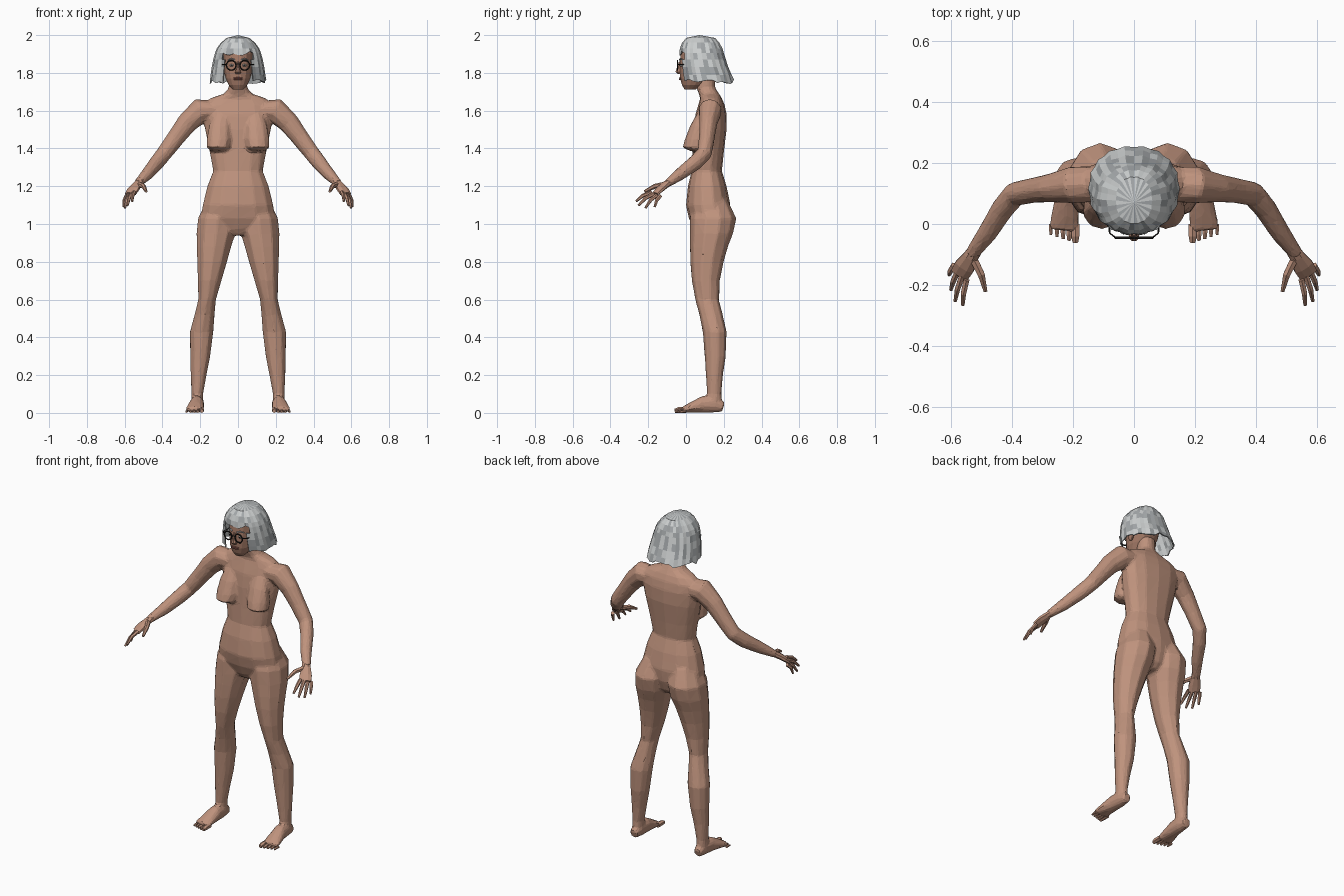
import bpy, bmesh, math, random
from mathutils import Vector, Matrix

random.seed(4)
if "Cube" in bpy.data.objects:
    bpy.data.objects.remove(bpy.data.objects["Cube"])


def material(name, r, g, b):
    m = bpy.data.materials.new(name)
    m.use_nodes = True
    m.diffuse_color = (r, g, b, 1)
    bsdf = next(n for n in m.node_tree.nodes if n.type == 'BSDF_PRINCIPLED')
    bsdf.inputs["Base Color"].default_value = (r, g, b, 1)
    bsdf.inputs["Roughness"].default_value = 0.8
    return m


skin = material("skin", .52, .29, .205)
face_skin = material("face skin", .40, .21, .145)
lip_red = material("lip red", .27, .10, .08)
pale_grey = material("pale grey hair", .60, .62, .62)
mid_grey = material("mid grey hair", .37, .39, .40)
frame_black = material("frame black", .015, .013, .012)
eye_white = material("eye white", .6, .57, .54)


def finish(bm, name, *mats):
    """Turn a bmesh into a named object with its materials."""
    bmesh.ops.recalc_face_normals(bm, faces=bm.faces)
    mesh = bpy.data.meshes.new(name)
    bm.to_mesh(mesh)
    bm.free()
    obj = bpy.data.objects.new(name, mesh)
    bpy.context.scene.collection.objects.link(obj)
    for m in mats:
        mesh.materials.append(m)
    return obj


def span(z, x0, x1, y0, y1):
    """Level ring given by its extents."""
    return ((x0 + x1) / 2, (y0 + y1) / 2, z, (x1 - x0) / 2, (y1 - y0) / 2)


def power(v, p):
    return math.copysign(abs(v) ** p, v)


def loft(bm, rings, sides=10, level=False, both=False, p=1.0):
    """Closed tube through rings (x, y, z, half width, half depth)."""
    centres = [Vector(r[:3]) for r in rings]
    for side in ((1, -1) if both else (1,)):
        loops = []
        for i, (x, y, z, a, b) in enumerate(rings):
            u, v = Vector((1, 0, 0)), Vector((0, 1, 0))
            if not level:
                t = centres[min(i + 1, len(rings) - 1)] - centres[max(i - 1, 0)]
                u = t.cross(Vector((0, 0, 1))).normalized()
                v = u.cross(t).normalized()
            loop = []
            for k in range(sides):
                ang = math.tau * (k + .5) / sides
                co = centres[i] + u * a * power(math.cos(ang), p) + v * b * power(math.sin(ang), p)
                loop.append(bm.verts.new((co.x * side, co.y, co.z)))
            loops.append(loop)
        for lo, hi in zip(loops, loops[1:]):
            for k in range(sides):
                n = (k + 1) % sides
                bm.faces.new((lo[k], lo[n], hi[n], hi[k]))
        bm.faces.new(loops[0])
        bm.faces.new(loops[-1])


def ball(bm, centre, size):
    mat = Matrix.Translation(centre) @ Matrix.Diagonal((*size, 1))
    bmesh.ops.create_uvsphere(bm, u_segments=10, v_segments=6, radius=1, matrix=mat)


# Body: overlapping trunk, chest, legs, feet and arms fused into one faceted skin
bm = bmesh.new()
trunk = [(.94, .05, .06, .18), (.97, .12, .04, .21), (1.03, .20, .015, .23),
         (1.1, .19, 0, .235), (1.2, .165, .01, .215), (1.28, .133, .03, .19),
         (1.38, .152, .035, .2), (1.5, .177, .04, .215), (1.58, .19, .05, .215),
         (1.63, .19, .065, .205), (1.665, .15, .075, .19), (1.69, .075, .068, .175),
         (1.72, .05, .055, .155), (1.8, .048, .05, .15)]
loft(bm, [span(z, -w, w, f, b) for z, w, f, b in trunk], 14, level=True, p=.88)

chest = [(.1, .065, 1.385, .045, .04), (.105, .045, 1.405, .064, .064),
         (.1, .052, 1.45, .068, .058), (.095, .062, 1.52, .06, .04), (.09, .075, 1.58, .04, .02)]
loft(bm, chest, 10, level=True, both=True)

leg = [(1.13, .02, .165, .05, .22), (1.03, .004, .216, .02, .267), (.95, .01, .224, .02, .25),
       (.88, .032, .222, .02, .223), (.8, .055, .219, .022, .2), (.7, .085, .215, .03, .18),
       (.6, .115, .212, .048, .175), (.52, .122, .232, .07, .195), (.43, .128, .257, .088, .216),
       (.3, .145, .255, .098, .211), (.2, .165, .252, .105, .196), (.1, .184, .247, .11, .188),
       (.03, .182, .25, .1, .193)]
loft(bm, [span(*r) for r in leg], 10, level=True, both=True)

foot = [(.215, .198, .03, .025, .026), (.215, .15, .046, .036, .046), (.218, .09, .045, .04, .045),
        (.225, .03, .029, .047, .029), (.23, -.02, .015, .051, .015)]
loft(bm, foot, 10, both=True)

arm = [(.12, .13, 1.6, .06, .05), (.2, .128, 1.6, .062, .068), (.27, .118, 1.535, .048, .056),
       (.33, .11, 1.455, .042, .048), (.39, .098, 1.375, .04, .043), (.43, .05, 1.325, .038, .042),
       (.48, -.03, 1.265, .033, .034), (.532, -.1, 1.213, .024, .021)]
loft(bm, arm, 10, both=True)
body = finish(bm, "body", skin)
fuse = body.modifiers.new("fuse", 'REMESH')
fuse.mode = 'VOXEL'
fuse.voxel_size = .008
relax = body.modifiers.new("relax", 'SMOOTH')
relax.factor, relax.iterations = .5, 4
facet = body.modifiers.new("facet", 'DECIMATE')
facet.ratio = .07

# Hands: palm, four fingers spread between two knuckles, thumb
bm = bmesh.new()
palm = [(.515, -.08, 1.228, .023, .02), (.535, -.108, 1.208, .027, .018),
        (.555, -.14, 1.182, .036, .016), (.57, -.165, 1.158, .034, .012)]
loft(bm, palm, 8, both=True)
first, last = Vector((.548, -.182, 1.168)), Vector((.589, -.135, 1.15))
tips = [(.56, -.265, 1.12), (.585, -.252, 1.098), (.599, -.215, 1.084), (.605, -.166, 1.09)]
for i, tip in enumerate(tips):
    knuckle = first.lerp(last, i / 3)
    bend = knuckle.lerp(Vector(tip), .5) + Vector((.004, -.004, .007))
    loft(bm, [(*knuckle, .011, .011), (*bend, .01, .01), (*tip, .006, .006)], 6, both=True)
loft(bm, [(.525, -.115, 1.208, .015, .015), (.5, -.165, 1.2, .013, .013),
          (.486, -.22, 1.172, .007, .007)], 6, both=True)
finish(bm, "hands", skin)

# Toes: big toe on the inner side, shrinking outward
bm = bmesh.new()
for i in range(5):
    x, r = .192 + .02 * i, (.015 if i == 0 else .011 - .001 * i)
    tip = -.06 + .006 * i
    loft(bm, [(x, 0, r, r, r), (x, tip + .02, r, r, r), (x, tip, r * .7, r * .7, r * .7)], 6, both=True)
finish(bm, "toes", skin)

# Head with nose and ears
bm = bmesh.new()
skull = [(1.712, .028, -.008, .05), (1.735, .05, -.022, .09), (1.77, .066, -.032, .13),
         (1.81, .075, -.034, .17), (1.85, .079, -.034, .18), (1.9, .079, -.03, .18),
         (1.95, .065, 0, .16), (1.985, .03, .04, .12)]
loft(bm, [span(z, -w, w, f, b) for z, w, f, b in skull], 16, level=True, p=.92)
nose = [(1.795, .014, -.045, -.02), (1.806, .018, -.057, -.02),
        (1.82, .011, -.052, -.02), (1.86, .007, -.038, -.02)]
loft(bm, [span(z, -w, w, f, b) for z, w, f, b in nose], 8, level=True)
for s in (1, -1):
    ball(bm, (s * .08, .07, 1.81), (.012, .02, .033))
finish(bm, "head", face_skin)

# Mouth, eyes and brows
bm = bmesh.new()
for z in (1.766, 1.773):
    ball(bm, (0, -.029, z), (.026, .008, .0045))
finish(bm, "lips", lip_red)
for name, mat, y, size in (("eyes", eye_white, -.025, (.013, .007, .007)),
                           ("irises", frame_black, -.03, (.005, .004, .005))):
    bm = bmesh.new()
    for s in (1, -1):
        ball(bm, (s * .034, y, 1.84), size)
    finish(bm, name, mat)
bm = bmesh.new()
loft(bm, [(.016, -.034, 1.868, .004, .004), (.035, -.029, 1.875, .004, .004),
          (.055, -.016, 1.868, .003, .003)], 5, both=True)
finish(bm, "eyebrows", mid_grey)

# Spectacles: two round rims, bridge and temples
for s, side in ((1, "left"), (-1, "right")):
    bpy.ops.mesh.primitive_torus_add(location=(s * .036, -.045, 1.84), rotation=(math.pi / 2, 0, 0),
                                     major_segments=18, minor_segments=5,
                                     major_radius=.025, minor_radius=.004)
    rim = bpy.context.object
    rim.name = side + "_spectacle_rim"
    rim.data.materials.append(frame_black)
bm = bmesh.new()
loft(bm, [(-.013, -.046, 1.846, .003, .003), (.013, -.046, 1.846, .003, .003)], 5)
loft(bm, [(.06, -.045, 1.845, .003, .003), (.08, -.03, 1.845, .003, .003),
          (.085, .07, 1.84, .003, .003)], 5, both=True)
finish(bm, "spectacle_bridge_and_temples", frame_black)

# Bobbed hair: ridged shell with a face opening and ragged ends
bm = bmesh.new()
bob = [(1.985, .06, 0, .155), (1.96, .09, -.022, .178), (1.93, .112, -.034, .194), (1.905, .122, -.037, .202),
       (1.87, .131, -.036, .213), (1.83, .139, -.034, .226), (1.79, .145, -.03, .243),
       (1.755, .15, -.025, .256)]
cols, fringe = 36, 3
loops = []
for j, (z, w, f, b) in enumerate(bob):
    loop = []
    for k in range(cols):
        ang = math.tau * k / cols
        c, s = power(math.cos(ang), .9), power(math.sin(ang), .9)
        r = .97 if k % 2 else 1
        ragged = random.uniform(-.014, .012) if j == len(bob) - 1 or (j == fringe and s < -.8) else 0
        loop.append(bm.verts.new((w * c * r, (f + b) / 2 + (b - f) / 2 * s * r, z + ragged)))
    loops.append(loop)
crown = bm.verts.new((0, .07, 2.0))
for k in range(cols):
    n = (k + 1) % cols
    bm.faces.new((crown, loops[0][k], loops[0][n])).material_index = k % 2
    for j in range(len(bob) - 1):
        quad = (loops[j][k], loops[j + 1][k], loops[j + 1][n], loops[j][n])
        mid = sum((v.co for v in quad), Vector()) / 4
        if j >= fringe and mid.y < .05 and abs(mid.x) < .077:
            continue
        bm.faces.new(quad).material_index = int(random.random() < .35)
hair = finish(bm, "hair", pale_grey, mid_grey)
thick = hair.modifiers.new("thickness", 'SOLIDIFY')
thick.thickness = .006
